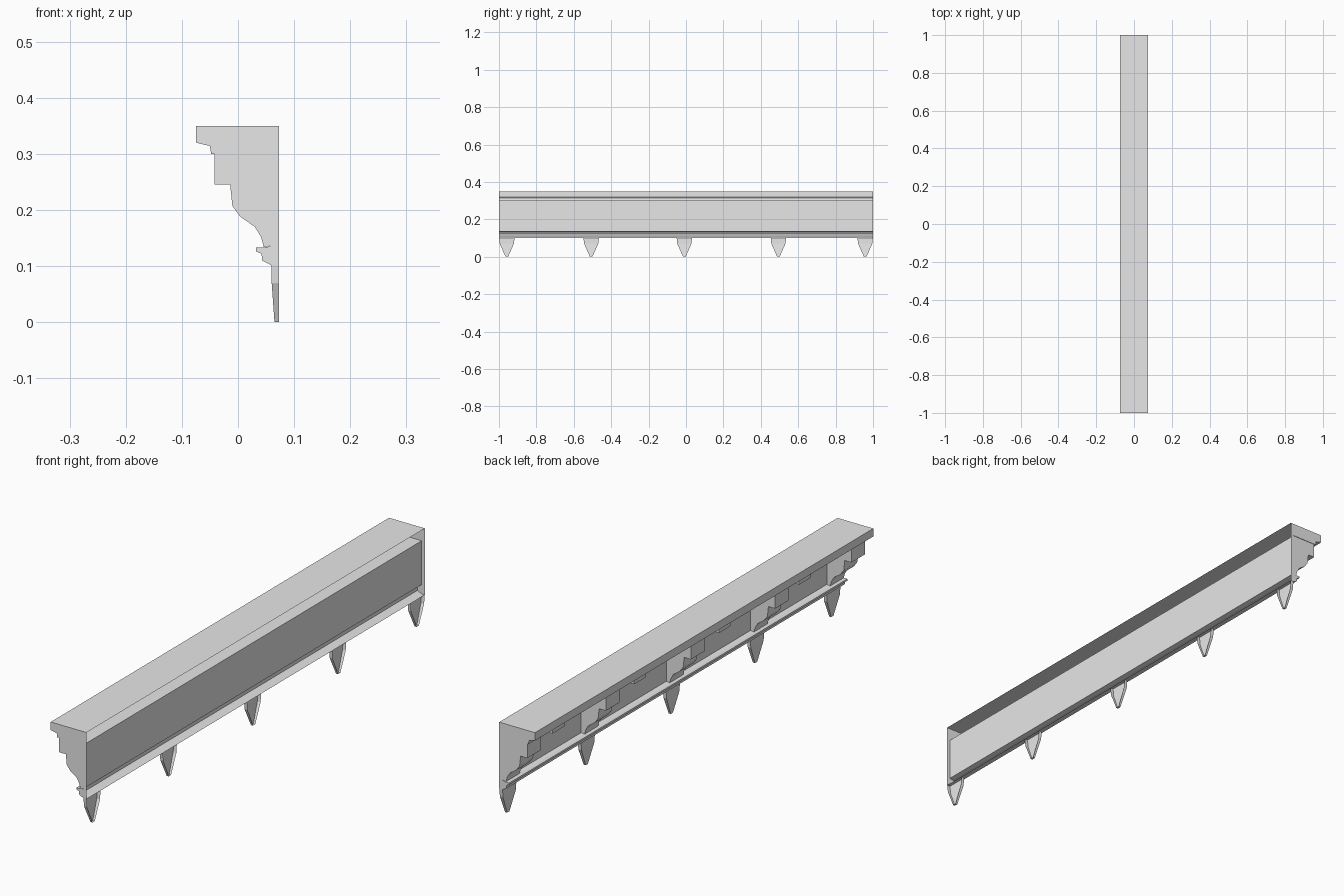
import bpy
import bmesh

cube = bpy.data.objects.get("Cube")
if cube:
    bpy.data.objects.remove(cube, do_unlink=True)

stone = bpy.data.materials.new("plain_grey")
stone.use_nodes = True
stone.diffuse_color = (0.8, 0.8, 0.8, 1)
stone.node_tree.nodes["Principled BSDF"].inputs["Base Color"].default_value = (0.8, 0.8, 0.8, 1)

BACK = 0.073      # open rear plane
PANEL = 0.06      # frieze panel plane
STATIONS = (-0.958, -0.507, -0.009, 0.494, 0.958)


def finish(name, bm):
    bmesh.ops.recalc_face_normals(bm, faces=bm.faces)
    mesh = bpy.data.meshes.new(name)
    bm.to_mesh(mesh)
    bm.free()
    mesh.materials.append(stone)
    obj = bpy.data.objects.new(name, mesh)
    bpy.context.collection.objects.link(obj)


def extrude_profile(name, profile, y0, y1, open_back=False):
    """Sweep an (x, z) profile along y, optionally leaving the rear open."""
    bm = bmesh.new()
    rings = [[bm.verts.new((x, y, z)) for x, z in profile] for y in (y0, y1)]
    n = len(profile)
    for i in range(n):
        j = (i + 1) % n
        if open_back and profile[i][0] == profile[j][0] == BACK:
            continue
        bm.faces.new((rings[0][i], rings[0][j], rings[1][j], rings[1][i]))
    for ring in rings:
        bm.faces.new(ring)
    finish(name, bm)


# Long hollow moulding: crown, frieze panel and lower ledge
ledge = [(0.047, 0.133), (0.032, 0.133), (0.032, 0.126), (0.042, 0.122),
         (0.043, 0.11), (PANEL, 0.101)]
crown = [(BACK, 0.35), (-0.075, 0.35), (-0.075, 0.32), (-0.05, 0.314),
         (-0.048, 0.3), (PANEL, 0.3), (PANEL, 0.136)]
extrude_profile("cornice_moulding", crown + ledge + [(BACK, 0.101)], -1, 1, True)

# Scrolled brackets under the crown
bracket = [(PANEL, 0.3), (-0.042, 0.3), (-0.042, 0.245), (-0.014, 0.245),
           (-0.01, 0.207), (0.004, 0.188), (0.03, 0.17), (0.041, 0.152),
           (0.046, 0.134), (PANEL, 0.136)]
for i, y in enumerate(STATIONS):
    extrude_profile(f"bracket_{i + 1}", bracket, y - 0.04, y + 0.04)

# Small blocks midway between the brackets
block = [(PANEL, 0.3), (0.02, 0.3), (0.02, 0.23), (PANEL, 0.23)]
for i, (a, b) in enumerate(zip(STATIONS, STATIONS[1:])):
    y = (a + b) / 2
    extrude_profile(f"block_{i + 1}", block, y - 0.035, y + 0.035)


# Pointed pendants below the ledge, hollow from behind
def pendant(name, y):
    levels = ((0.101, 0.041, PANEL), (0.07, 0.038, PANEL), (0, 0.007, 0.065))
    bm = bmesh.new()
    rows = [[bm.verts.new((x, y + s * w, z))
             for x, s in ((BACK, -1), (front, -1), (front, 1), (BACK, 1))]
            for z, w, front in levels]
    for upper, lower in zip(rows, rows[1:]):
        for k in range(3):
            bm.faces.new((upper[k], upper[k + 1], lower[k + 1], lower[k]))
    bm.faces.new(rows[0])
    bm.faces.new(rows[-1])
    finish(name, bm)


for i, y in enumerate(STATIONS):
    pendant(f"pendant_{i + 1}", y)
